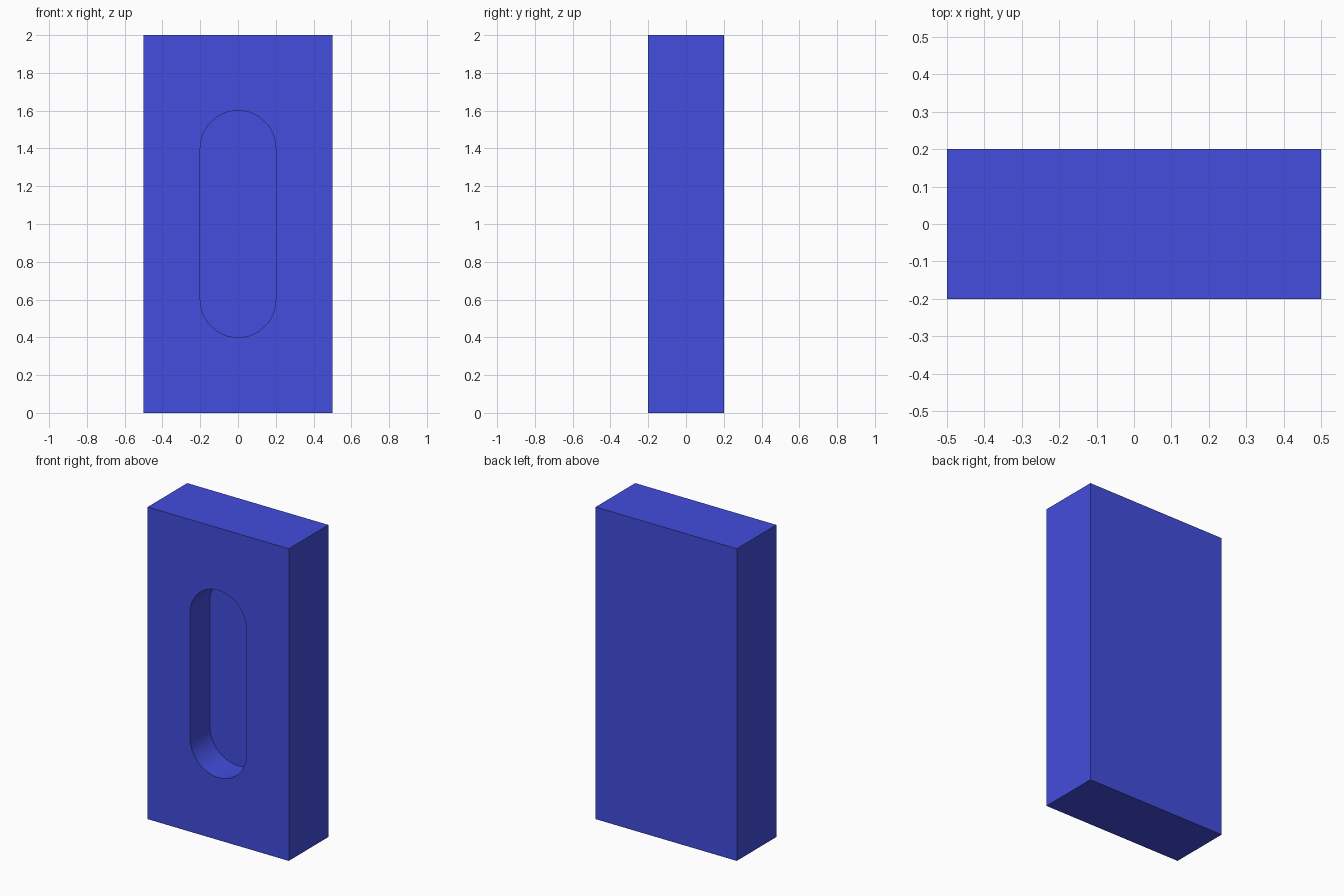
import bpy, bmesh
from math import pi, sin, cos

if "Cube" in bpy.data.objects:
    bpy.data.objects.remove(bpy.data.objects["Cube"])

W, D, H = 1.0, 0.4, 2.0            # block size
R, Z_LOW, Z_HIGH = 0.2, 0.6, 1.4   # slot radius and arc centres
POCKET = 0.2                       # slot depth
SEG = 32                           # segments per half circle


def prism(name, outline, y0, y1):
    """Extrude an x-z outline along y."""
    bm = bmesh.new()
    face = bm.faces.new([bm.verts.new((x, y0, z)) for x, z in outline])
    ext = bmesh.ops.extrude_face_region(bm, geom=[face], use_keep_orig=True)
    moved = [v for v in ext["geom"] if isinstance(v, bmesh.types.BMVert)]
    bmesh.ops.translate(bm, verts=moved, vec=(0, y1 - y0, 0))
    bmesh.ops.recalc_face_normals(bm, faces=bm.faces)
    mesh = bpy.data.meshes.new(name)
    bm.to_mesh(mesh)
    bm.free()
    obj = bpy.data.objects.new(name, mesh)
    bpy.context.collection.objects.link(obj)
    return obj


def arc(cz, start):
    return [(R * cos(start + pi * i / SEG), cz + R * sin(start + pi * i / SEG))
            for i in range(SEG + 1)]


# Rectangular block
block = prism("slotted_block",
              [(-W / 2, 0), (W / 2, 0), (W / 2, H), (-W / 2, H)], -D / 2, D / 2)
mat = bpy.data.materials.new("blue")
mat.diffuse_color = (0.055, 0.075, 0.72, 1)
mat.use_nodes = True
mat.node_tree.nodes["Principled BSDF"].inputs["Base Color"].default_value = mat.diffuse_color
block.data.materials.append(mat)

# Round-ended blind slot in the front face
cutter = prism("slot_cutter", arc(Z_HIGH, 0) + arc(Z_LOW, pi),
               -D / 2 - 0.1, -D / 2 + POCKET)
cutter.data.materials.append(mat)
cutter.hide_render = True

cut = block.modifiers.new("slot", "BOOLEAN")
cut.operation = "DIFFERENCE"
cut.solver = "EXACT"
cut.object = cutter
bpy.context.view_layer.objects.active = block
block.select_set(True)
bpy.ops.object.modifier_apply(modifier=cut.name)
bpy.data.objects.remove(cutter)

# Smooth slot ends, crisp edges
bpy.ops.object.shade_smooth_by_angle(angle=pi / 6)
